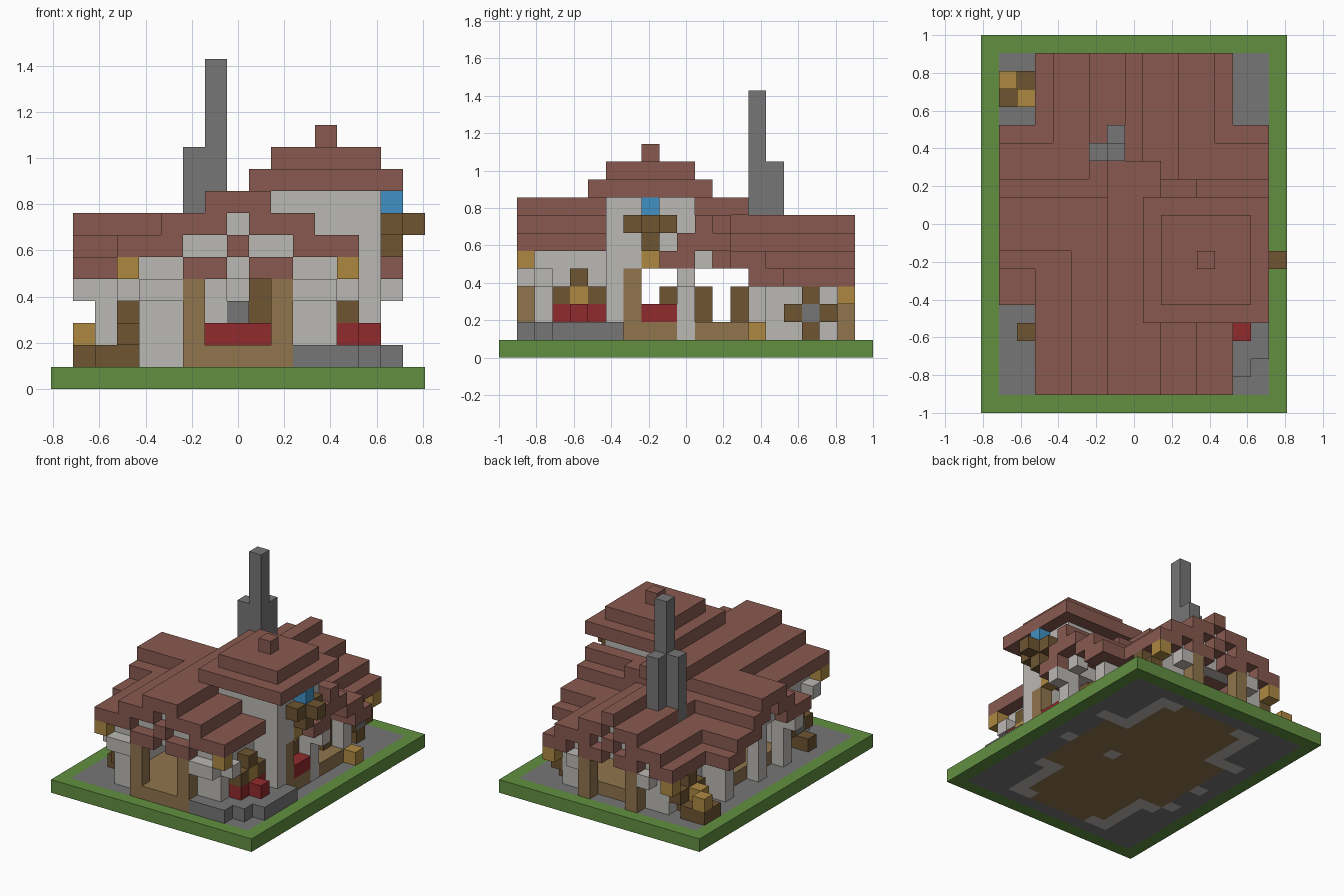
import bpy
import bmesh
from mathutils import Vector

if "Cube" in bpy.data.objects:
    bpy.data.objects.remove(bpy.data.objects["Cube"])

V = 2 / 21  # edge of one block


def material(name, *rgb):
    m = bpy.data.materials.new(name)
    lin = [((c / 255 + 0.055) / 1.055) ** 2.4 for c in rgb] + [1]
    m.use_nodes = True
    m.diffuse_color = lin
    m.node_tree.nodes["Principled BSDF"].inputs["Base Color"].default_value = lin
    return m


green = material("grass green", 97, 143, 64)
stone = material("stone grey", 118, 118, 118)
plaster = material("pale plaster", 187, 184, 180)
clay = material("clay roof", 136, 90, 80)
tan = material("tan timber", 144, 117, 77)
dark = material("dark timber", 110, 85, 50)
gold = material("golden", 174, 137, 66)
red = material("red", 145, 43, 45)
blue = material("blue", 64, 145, 196)

cells = {}  # block position -> part name
looks = {}  # part name -> material


def put(part, mat, xs, ys, zs):
    """Fill a range of blocks; each range is a number or (first, last)."""
    looks[part] = mat
    rx, ry, rz = [range(min(r), max(r) + 1) if isinstance(r, tuple) else (r,)
                  for r in (xs, ys, zs)]
    for i in rx:
        for j in ry:
            for k in rz:
                cells[i, j, k] = part


# ground and floors
put("lawn", green, (-8, 8), (-10, 10), 0)
put("paving", stone, (-7, 7), (-9, 9), 0)
for k in (0, 1):
    put("floor", tan, (-3, 3), (-8, 8), k)
    put("floor", tan, (-5, 5), (-3, 3), k)
put("floor", tan, (-2, 2), -9, 1)
put("floor", tan, 6, (-3, 3), 1)

# stone terrace with a stepped corner
put("terrace", stone, (3, 5), (-9, -4), 1)
put("terrace", stone, 6, (-8, -4), 1)
put("terrace", stone, 7, (-7, -4), 1)

# room walls, mirrored left/right and front/back
for s in (-1, 1):
    for t in (-1, 1):
        top = 5 if t < 0 else 4
        put("walls", plaster, (s * 3, s * 4), t * 8, (0, top))
        put("walls", plaster, s * 4, (t * 4, t * 8), (0, top))
        put("walls", plaster, (s * 4, s * 5), t * 4, (0, 4))
        put("brackets", plaster, s * 3, t * 9, 4 if t < 0 else 3)
        put("posts", tan, s * 2, t * 9, (1, 4 if t < 0 else 3))
    put("brackets", plaster, s * 4, -9, 4)
    put("brackets", plaster, s * 5, -8, 4)

# wing pillars
for i, j, top in ((6, 0, 5), (6, 4, 4), (-6, -3, 4), (-6, 4, 4), (-6, 0, 5)):
    put("pillars", plaster, i, j, (0, top))
for j in (-3, 4):
    put("pillars", plaster, -7, j, 4)
put("pillars", plaster, 7, 0, 4)
put("pillars", plaster, 6, (1, 3), 5)
put("pillars", plaster, 6, 2, 6)
cells.pop((6, 2, 5))

# gable infill walls
for j, base in ((-8, 5), (8, 4)):
    put("gable_walls", plaster, (-2, 2), j, (base, base + 1))
    put("gable_walls", plaster, 0, j, base + 2)
put("gable_walls", plaster, -6, (-2, 2), 5)
put("gable_walls", plaster, -6, (-1, 1), 6)
cells.pop((-6, 2, 5))

# wing roofs, ridge running left to right
put("wing_roof", clay, (-7, -2), (-1, 1), 7)
put("wing_roof", clay, (2, 7), 1, 7)
for t in (-1, 1):
    put("wing_roof", clay, (-7, -2), (t * 1, t * 2), 6)
    put("wing_roof", clay, (-7, -3), (t * 2, t * 4), 5)
put("wing_roof", clay, (2, 7), (0, 2), 6)
put("wing_roof", clay, (3, 7), (3, 4), 5)
put("wing_roof", clay, 7, (-1, 0), 5)
for s in (-1, 1):
    put("wing_roof", clay, (s * 5, s * 7), (4, 5), 4)

# back roof, ridge running front to back
put("back_roof", clay, 0, (3, 9), 7)
for s in (-1, 1):
    put("back_roof", clay, (s * 1, s * 2), (2, 9), 6)
    put("back_roof", clay, (s * 2, s * 4), (3, 9), 5)
    put("back_roof", clay, (s * 4, s * 5), (5, 9), 4)
    put("back_trim", clay, (s * 1, s * 2), 9, 4)
put("back_trim", clay, 0, 9, 5)

# front roof, one step higher
put("front_roof", clay, (-1, 1), (-9, 3), 8)
for s in (-1, 1):
    put("front_roof", clay, (s * 1, s * 3), (-9, 2 if s > 0 else 1), 7)
    put("front_roof", clay, (s * 3, s * 5), (-9, -3), 6)
    put("front_trim", clay, (s * 1, s * 2), -9, 5)
    put("lamps", gold, s * 5, -9, 5)
put("front_trim", clay, 0, -9, 6)

# tower: hollow square shaft on an open ground floor
for i in (2, 6):
    put("tower", plaster, i, (-4, 0), (5, 8))
for j in (-4, 0):
    put("tower", plaster, (2, 6), j, (5, 8))
put("tower", plaster, (4, 6), -4, (1, 4))
put("tower", plaster, 2, 0, (0, 4))
put("tower_roof", clay, (1, 7), (-5, 1), 9)
put("tower_roof", clay, (2, 6), (-4, 0), 10)
put("tower_roof", clay, 4, -2, 11)
put("tower_post", tan, 6, -3, (1, 4))
put("tower_window", gold, 6, -2, 5)

# tower balcony with a blue pane
put("balcony", dark, 7, (-3, -1), 7)
put("balcony", dark, 8, -2, 7)
put("balcony", dark, 7, -2, 6)
put("balcony_pane", blue, 7, -2, 8)

# chimney
put("chimney_base", plaster, -1, 4, (1, 5))
put("chimney", stone, -1, 4, (6, 14))
put("chimney", stone, -2, 4, (6, 10))
put("chimney", stone, -1, 5, (6, 10))
put("hearth", stone, 0, 4, (1, 3))

# window frame and flower box beside the tower
put("front_window", dark, 5, (-7, -5), 3)
put("front_window", dark, 5, -6, 4)
put("front_window_pane", gold, 5, -6, 3)
put("flower_box", red, 5, (-7, -5), 2)
put("flower_box", red, 6, -6, 2)

# cross-shaped window frames on the other side walls
for i, j in ((5, 7), (-5, -6), (-5, 7)):
    put("side_windows", dark, i, j, (1, 3))
    put("side_windows", dark, i, (j - 1, j + 1), 2)
    put("side_window_panes", stone, i, j, 2)

# benches and furniture inside
put("benches", red, 6, (-2, -1), 2)
put("benches", red, (-1, 1), -3, 2)
put("furniture", dark, 1, 5, (2, 4))
for j in (-1, 1, 3):
    put("furniture", dark, 5, j, (2, 3))

# crates and lanterns outdoors
put("crates", dark, -6, -6, 1)
put("crates", dark, -7, (7, 8), 1)
put("crates", dark, -6, (7, 8), 1)
put("crate_lamps", gold, -7, 8, 2)
put("crate_lamps", gold, -6, 7, 2)
put("crate_lamps", gold, 7, 4, 1)
put("lamps", gold, 5, 9, 3)
put("lamps", gold, -5, 9, 3)

# turn each part into one mesh of its exposed block faces
SIDES = [Vector(d) for d in ((1, 0, 0), (-1, 0, 0), (0, 1, 0),
                             (0, -1, 0), (0, 0, 1), (0, 0, -1))]
for part, mat in looks.items():
    bm = bmesh.new()
    for cell in [c for c, p in cells.items() if p == part]:
        centre = Vector(cell) + Vector((0, 0, 0.5))
        for n in SIDES:
            if tuple(int(a) for a in Vector(cell) + n) in cells:
                continue
            u = Vector((n.y, n.z, n.x))
            w = n.cross(u)
            ring = [centre + (n + a * u + b * w) / 2
                    for a, b in ((-1, -1), (1, -1), (1, 1), (-1, 1))]
            bm.faces.new([bm.verts.new(p * V) for p in ring])
    bmesh.ops.remove_doubles(bm, verts=bm.verts, dist=V / 100)
    mesh = bpy.data.meshes.new(part)
    bm.to_mesh(mesh)
    bm.free()
    mesh.materials.append(mat)
    bpy.context.collection.objects.link(bpy.data.objects.new(part, mesh))
